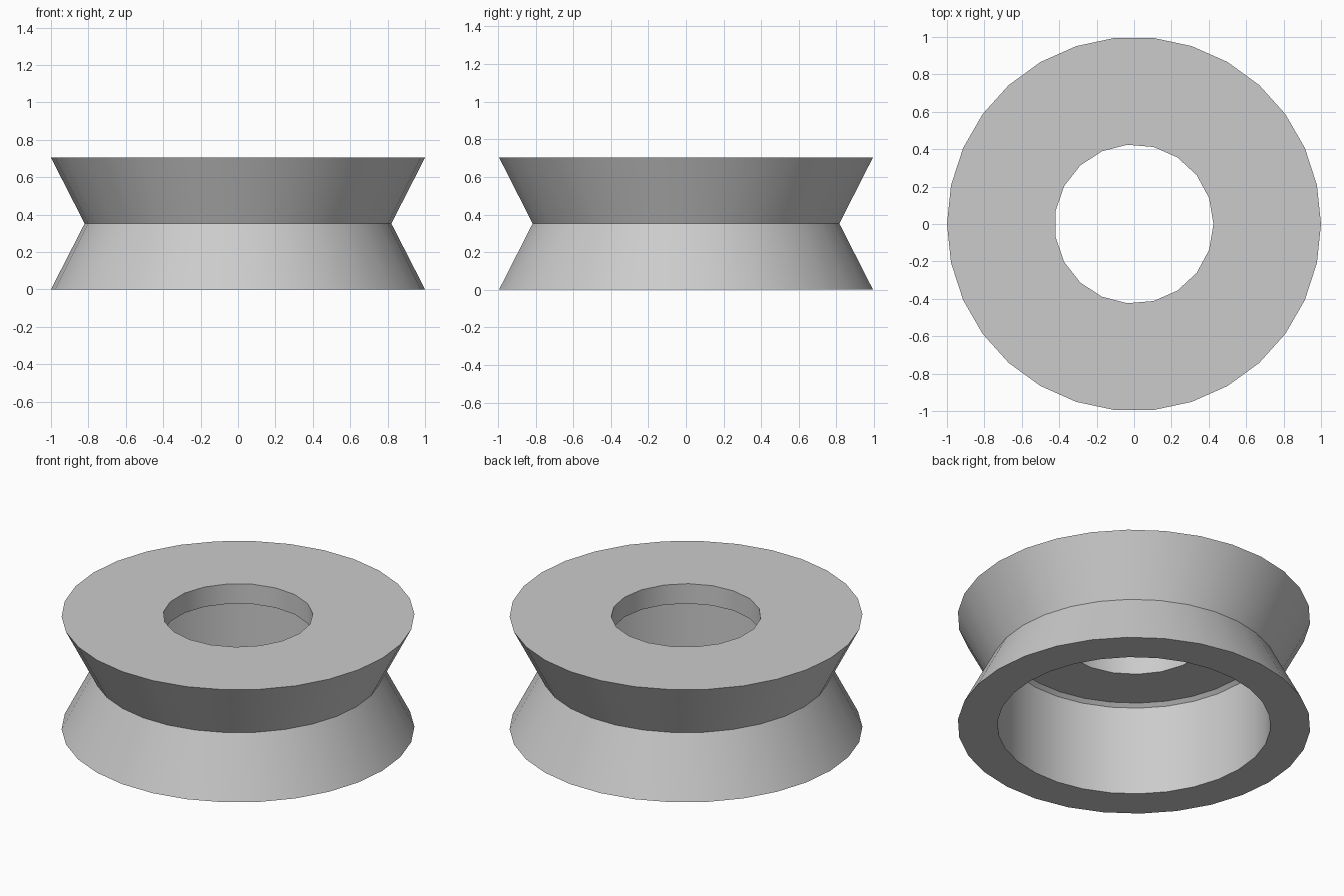
import bpy
import bmesh
from math import cos, sin, tau, radians

cube = bpy.data.objects.get("Cube")
if cube:
    bpy.data.objects.remove(cube, do_unlink=True)

SIDES = 30       # body and recess
HOLE_SIDES = 19  # small hole through the top

bm = bmesh.new()


def ring(radius, z, sides=SIDES):
    """Closed loop of edges around the z axis."""
    verts = [bm.verts.new((radius * cos(tau * i / sides),
                           radius * sin(tau * i / sides), z))
             for i in range(sides)]
    edges = [bm.edges.new((verts[i - 1], verts[i])) for i in range(sides)]
    return verts, edges


def wall(lower, upper):
    """Quads between two rings with equal side counts."""
    a, b = lower[0], upper[0]
    for i in range(len(a)):
        bm.faces.new((a[i - 1], a[i], b[i], b[i - 1]))


def annulus(outer, inner):
    """Flat face with a hole between two rings in one plane."""
    bmesh.ops.triangle_fill(bm, use_beauty=True, edges=outer[1] + inner[1])


# Outer double-cone body
bottom, waist, top = ring(1, 0), ring(0.82, 0.352), ring(1, 0.704)
wall(bottom, waist)
wall(waist, top)

# Wide recess from below, with a small chamfer at its ceiling
mouth, shoulder, ceiling = ring(0.775, 0), ring(0.775, 0.56), ring(0.752, 0.58)
wall(mouth, shoulder)
wall(shoulder, ceiling)

# Narrow hole through the top
hole_low = ring(0.425, 0.58, HOLE_SIDES)
hole_high = ring(0.425, 0.704, HOLE_SIDES)
wall(hole_low, hole_high)

# Flat faces: underside rim, recess ceiling, top
annulus(bottom, mouth)
annulus(ceiling, hole_low)
annulus(top, hole_high)

bmesh.ops.recalc_face_normals(bm, faces=bm.faces[:])
mesh = bpy.data.meshes.new("grooved_ring")
bm.to_mesh(mesh)
bm.free()

body = bpy.data.objects.new("grooved_ring", mesh)
bpy.context.collection.objects.link(body)

# Single grey material
grey = bpy.data.materials.new("light_grey")
grey.use_nodes = True
colour = (0.6, 0.6, 0.6, 1)
grey.diffuse_color = colour
grey.node_tree.nodes["Principled BSDF"].inputs["Base Color"].default_value = colour
mesh.materials.append(grey)

# Smooth round walls, crisp rims
bpy.ops.object.select_all(action="DESELECT")
body.select_set(True)
bpy.context.view_layer.objects.active = body
bpy.ops.object.shade_smooth_by_angle(angle=radians(30))
